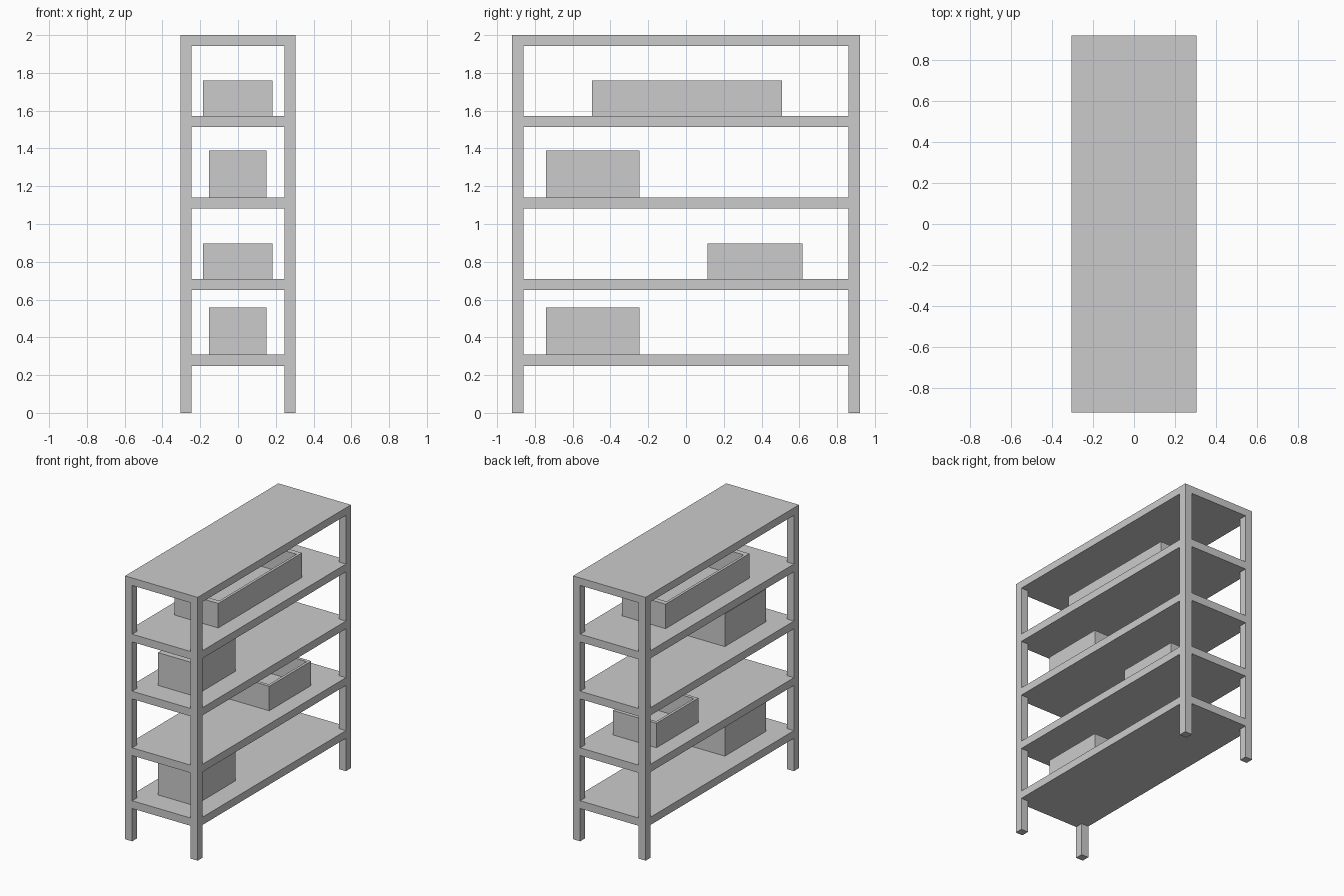
import bpy, bmesh
from mathutils import Vector

if "Cube" in bpy.data.objects:
    bpy.data.objects.remove(bpy.data.objects["Cube"])

HX, HY, P = 0.305, 0.92, 0.06   # half width, half depth, post thickness


def finish(name, bm):
    bmesh.ops.recalc_face_normals(bm, faces=bm.faces)
    mesh = bpy.data.meshes.new(name)
    bm.to_mesh(mesh)
    bm.free()
    obj = bpy.data.objects.new(name, mesh)
    bpy.context.collection.objects.link(obj)
    return obj


def prism(name, outline, z0, z1):
    bm = bmesh.new()
    face = bm.faces.new([bm.verts.new((x, y, z0)) for x, y in outline])
    ext = bmesh.ops.extrude_face_region(bm, geom=[face])
    verts = [v for v in ext["geom"] if isinstance(v, bmesh.types.BMVert)]
    bmesh.ops.translate(bm, verts=verts, vec=(0, 0, z1 - z0))
    return finish(name, bm)


def rect(x0, x1, y0, y1):
    return [(x0, y0), (x1, y0), (x1, y1), (x0, y1)]


def open_bin(name, x0, x1, y0, y1, z0, z1, wx, wy, floor):
    # solid block with its top face scaled inwards and pushed down
    obj = prism(name, rect(x0, x1, y0, y1), z0, z1)
    bm = bmesh.new()
    bm.from_mesh(obj.data)
    top = max(bm.faces, key=lambda f: f.calc_center_median().z)
    bmesh.ops.inset_region(bm, faces=[top], thickness=min(wx, wy))
    c = top.calc_center_median()
    for v in top.verts:
        v.co.x = x0 + wx if v.co.x < c.x else x1 - wx
        v.co.y = y0 + wy if v.co.y < c.y else y1 - wy
    ext = bmesh.ops.extrude_face_region(bm, geom=[top])
    verts = [v for v in ext["geom"] if isinstance(v, bmesh.types.BMVert)]
    bmesh.ops.translate(bm, verts=verts, vec=(0, 0, z0 + floor - z1))
    if top.is_valid:
        bmesh.ops.delete(bm, geom=[top], context='FACES_ONLY')
    bmesh.ops.recalc_face_normals(bm, faces=bm.faces)
    bm.to_mesh(obj.data)
    bm.free()


# Corner posts
for sx, side in ((-1, "left"), (1, "right")):
    for sy, end in ((-1, "front"), (1, "back")):
        xs = sorted((sx * HX, sx * (HX - P)))
        ys = sorted((sy * HY, sy * (HY - P)))
        prism(f"{end}_{side}_post", rect(*xs, *ys), 0, 1.943)

# Top board
prism("top_board", rect(-HX, HX, -HY, HY), 1.943, 2.0)

# Shelves, notched around the posts
ix, iy = HX - P, HY - P
notched = [(-ix, -HY), (ix, -HY), (ix, -iy), (HX, -iy), (HX, iy), (ix, iy),
           (ix, HY), (-ix, HY), (-ix, iy), (-HX, iy), (-HX, -iy), (-ix, -iy)]
for i, top in enumerate((0.308, 0.71, 1.14, 1.573)):
    prism(f"shelf_{i + 1}", notched, top - 0.059, top)

# Closed tall boxes
for name, z in (("lower_box", 0.308), ("upper_box", 1.14)):
    prism(name, rect(-0.154, 0.151, -0.74, -0.246), z, z + 0.249)

# Open storage bins
open_bin("short_bin", -0.185, 0.182, 0.115, 0.618, 0.71, 0.896, 0.02, 0.025, 0.015)
open_bin("long_bin", -0.185, 0.182, -0.497, 0.509, 1.573, 1.759, 0.02, 0.04, 0.015)
